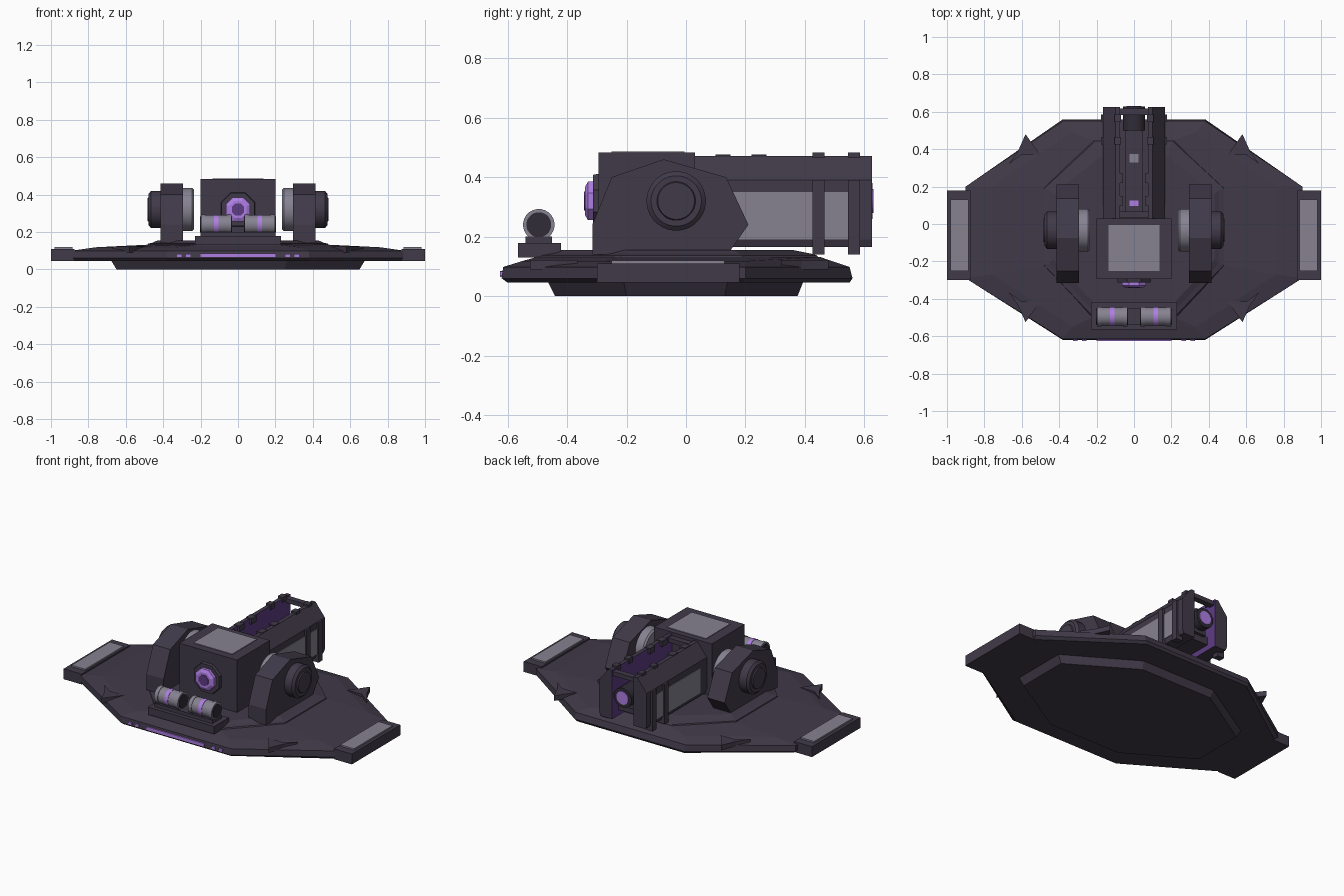
import bpy, bmesh, math
from mathutils import Vector

cube = bpy.data.objects.get("Cube")
if cube:
    bpy.data.objects.remove(cube, do_unlink=True)


def material(name, rgb):
    m = bpy.data.materials.new(name)
    m.use_nodes = True
    m.diffuse_color = (*rgb, 1)
    m.node_tree.nodes["Principled BSDF"].inputs["Base Color"].default_value = (*rgb, 1)
    return m


HULL = material("dark hull", (0.052, 0.042, 0.066))
DEEP = material("deep shadow metal", (0.03, 0.025, 0.038))
GREY = material("grey panel", (0.24, 0.225, 0.285))
GLOW = material("light violet", (0.43, 0.21, 0.78))
VIOLET = material("deep violet", (0.11, 0.045, 0.23))


def finish(name, bm, *mats):
    bmesh.ops.recalc_face_normals(bm, faces=bm.faces)
    me = bpy.data.meshes.new(name)
    bm.to_mesh(me)
    bm.free()
    for m in mats:
        me.materials.append(m)
    ob = bpy.data.objects.new(name, me)
    bpy.context.collection.objects.link(ob)
    return ob


def loft(name, rings, *mats):
    """Skin closed rings of equal length and cap both ends."""
    bm = bmesh.new()
    rows = [[bm.verts.new(p) for p in ring] for ring in rings]
    n = len(rows[0])
    for a, b in zip(rows, rows[1:]):
        for i in range(n):
            bm.faces.new((a[i], a[(i + 1) % n], b[(i + 1) % n], b[i]))
    bm.faces.new(rows[0])
    bm.faces.new(rows[-1])
    return finish(name, bm, *mats)


def box(name, mat, x, y, z):
    corners = [(x[0], y[0]), (x[1], y[0]), (x[1], y[1]), (x[0], y[1])]
    return loft(name, [[(*c, h) for c in corners] for h in z], mat)


def lathe(name, mat, axis, centre, steps, sides=24):
    """Round part along x or y; steps are (position, radius)."""
    rings = []
    for pos, r in steps:
        ring = []
        for i in range(sides):
            a = math.tau * (i + 0.5) / sides
            u, v = r * math.cos(a), r * math.sin(a)
            off = (pos, u, v) if axis == "x" else (u, pos, v)
            ring.append(Vector(centre) + Vector(off))
        rings.append(ring)
    ob = loft(name, rings, mat)
    if sides > 8:
        for o in bpy.context.selected_objects:
            o.select_set(False)
        ob.select_set(True)
        bpy.context.view_layer.objects.active = ob
        bpy.ops.object.shade_smooth_by_angle(angle=math.radians(35))
    return ob


def octagon(wide, narrow, front, side_front, side_back, back, z):
    half = [(narrow, front), (wide, side_front), (wide, side_back), (narrow, back)]
    pts = half + [(-x, y) for x, y in reversed(half)]
    return [(x, y, z) for x, y in pts]


# Hull, underside skirt and stepped pedestal
loft("base_hull", [
    octagon(0.88, 0.37, -0.60, -0.29, 0.19, 0.55, 0.045),
    octagon(0.90, 0.38, -0.62, -0.29, 0.20, 0.56, 0.06),
    octagon(0.90, 0.38, -0.615, -0.29, 0.20, 0.55, 0.098),
    octagon(0.76, 0.33, -0.55, -0.27, 0.20, 0.49, 0.118),
    octagon(0.48, 0.22, -0.50, -0.22, 0.20, 0.45, 0.132)], HULL)
loft("lower_skirt", [
    octagon(0.65, 0.25, -0.44, -0.20, 0.13, 0.375, 0),
    octagon(0.68, 0.26, -0.465, -0.21, 0.14, 0.395, 0.05)], HULL)
loft("pedestal", [
    octagon(0.485, 0.22, -0.515, -0.22, 0.19, 0.45, 0.125),
    octagon(0.48, 0.21, -0.505, -0.22, 0.19, 0.44, 0.137),
    octagon(0.455, 0.20, -0.48, -0.21, 0.18, 0.42, 0.143),
    octagon(0.43, 0.18, -0.46, -0.19, 0.16, 0.36, 0.155)], HULL)

# Light bar on the front rim
box("front_light_bar", GLOW, (-0.2, 0.2), (-0.625, -0.60), (0.065, 0.085))
for s in (-1, 1):
    for x in (0.265, 0.315):
        box("front_light_dot", GLOW, (s * x - 0.012, s * x + 0.012), (-0.625, -0.60), (0.067, 0.083))

for s in (-1, 1):
    side = "left" if s > 0 else "right"

    # Wing end blocks with panels
    box(side + "_wing_block", HULL, (s * 0.875, s), (-0.30, 0.18), (0.045, 0.11))
    box(side + "_wing_panel", GREY, (s * 0.885, s * 0.98), (-0.25, 0.13), (0.108, 0.119))

    # Pointed fins on the diagonal edges
    for label, tip in (("front", -1), ("back", 1)):
        shift = 0 if tip > 0 else -0.045
        outline = [(0.58, 0.48), (0.53, 0.41), (0.50, 0.37), (0.60, 0.37), (0.67, 0.32), (0.62, 0.39)]
        loft(f"{side}_{label}_fin", [[(s * x, tip * y + shift, z) for x, y in outline]
                                     for z in (0.09, 0.122)], HULL)

    # Trunnion support with pivot discs
    arch = [(-0.315, 0.14), (-0.315, 0.24), (-0.25, 0.40), (-0.075, 0.46),
            (0.135, 0.40), (0.21, 0.24), (0.14, 0.14)]
    loft(side + "_support", [[(s * x, y, z) for y, z in arch] for x in (0.295, 0.415)], HULL)
    pivot = (0, -0.033, 0.32)
    lathe(side + "_inner_disc", GREY, "x", pivot, [(s * 0.235, 0.105), (s * 0.245, 0.115), (s * 0.30, 0.115)], 32)
    lathe(side + "_outer_cap", HULL, "x", pivot,
          [(s * 0.41, 0.1), (s * 0.465, 0.1), (s * 0.478, 0.085), (s * 0.478, 0.065), (s * 0.485, 0.062)], 32)

    # Canisters with violet bands
    can = (s * 0.117, -0.495, 0.24)
    lathe(side + "_canister", GREY, "x", can, [(-0.075, 0.05), (0.075, 0.05)])
    lathe(side + "_canister_band", GLOW, "x", can, [(-0.012, 0.052), (0.012, 0.052)])
    lathe(side + "_canister_caps", DEEP, "x", can, [(-0.086, 0.042), (0.086, 0.042)])
    for e in (-0.07, 0.07):
        lathe(side + "_canister_collar", GREY, "x", can, [(e - 0.012, 0.053), (e + 0.012, 0.053)])

    # Barrel side plate, violet on its inner face
    section = [(0.075, 0.165), (0.155, 0.165), (0.165, 0.19), (0.165, 0.39), (0.10, 0.472), (0.075, 0.472)]
    plate = loft(side + "_barrel_plate", [[(s * x, y, z) for x, z in section] for y in (0.02, 0.625)], HULL, VIOLET)
    for f in plate.data.polygons:
        if f.normal.x * s < -0.9:
            f.material_index = 1
    box(side + "_barrel_panel", GREY, (s * 0.16, s * 0.169), (0.10, 0.56), (0.19, 0.35))
    for y in (0.445, 0.565):
        box(side + "_barrel_strap", HULL, (s * 0.13, s * 0.177), (y - 0.02, y + 0.02), (0.14, 0.39))
        box(side + "_strap_clip", HULL, (s * 0.07, s * 0.105), (y - 0.02, y + 0.02), (0.45, 0.483))
    for y in (0.125, 0.245):
        box(side + "_rail_clip", HULL, (s * 0.06, s * 0.10), (y - 0.025, y + 0.025), (0.44, 0.476))

# Canister tray
box("canister_tray", HULL, (-0.23, 0.23), (-0.565, -0.42), (0.13, 0.178))
box("canister_cradle", HULL, (-0.2, 0.2), (-0.54, -0.45), (0.178, 0.20))

# Central head with roof panel and eye
box("head", HULL, (-0.2, 0.2), (-0.295, 0.03), (0.15, 0.483))
box("head_roof_panel", GREY, (-0.135, 0.135), (-0.25, -0.005), (0.48, 0.487))
eye = (0, 0, 0.32)
lathe("eye_rim", HULL, "y", eye, [(-0.29, 0.1), (-0.312, 0.095)], 8)
lathe("eye_lens", GLOW, "y", eye, [(-0.30, 0.07), (-0.33, 0.07), (-0.34, 0.05)], 8)
lathe("eye_pupil", VIOLET, "y", eye, [(-0.33, 0.035), (-0.343, 0.035)], 8)

# Barrel core between the plates
box("barrel_floor", HULL, (-0.08, 0.08), (0.02, 0.56), (0.20, 0.25))
box("barrel_spine", HULL, (-0.045, 0.045), (0.02, 0.58), (0.24, 0.34))
box("spine_marker", GREY, (-0.025, 0.025), (0.33, 0.375), (0.33, 0.346))
box("spine_light", GLOW, (-0.025, 0.025), (0.095, 0.125), (0.33, 0.346))
for y in (0.05, 0.60):
    box("barrel_crossbar", HULL, (-0.08, 0.08), (y - 0.018, y + 0.018), (0.435, 0.462))
lathe("muzzle", DEEP, "y", eye, [(0.50, 0.062), (0.628, 0.062)], 12)
lathe("muzzle_lens", GLOW, "y", eye, [(0.61, 0.042), (0.631, 0.042)], 12)
